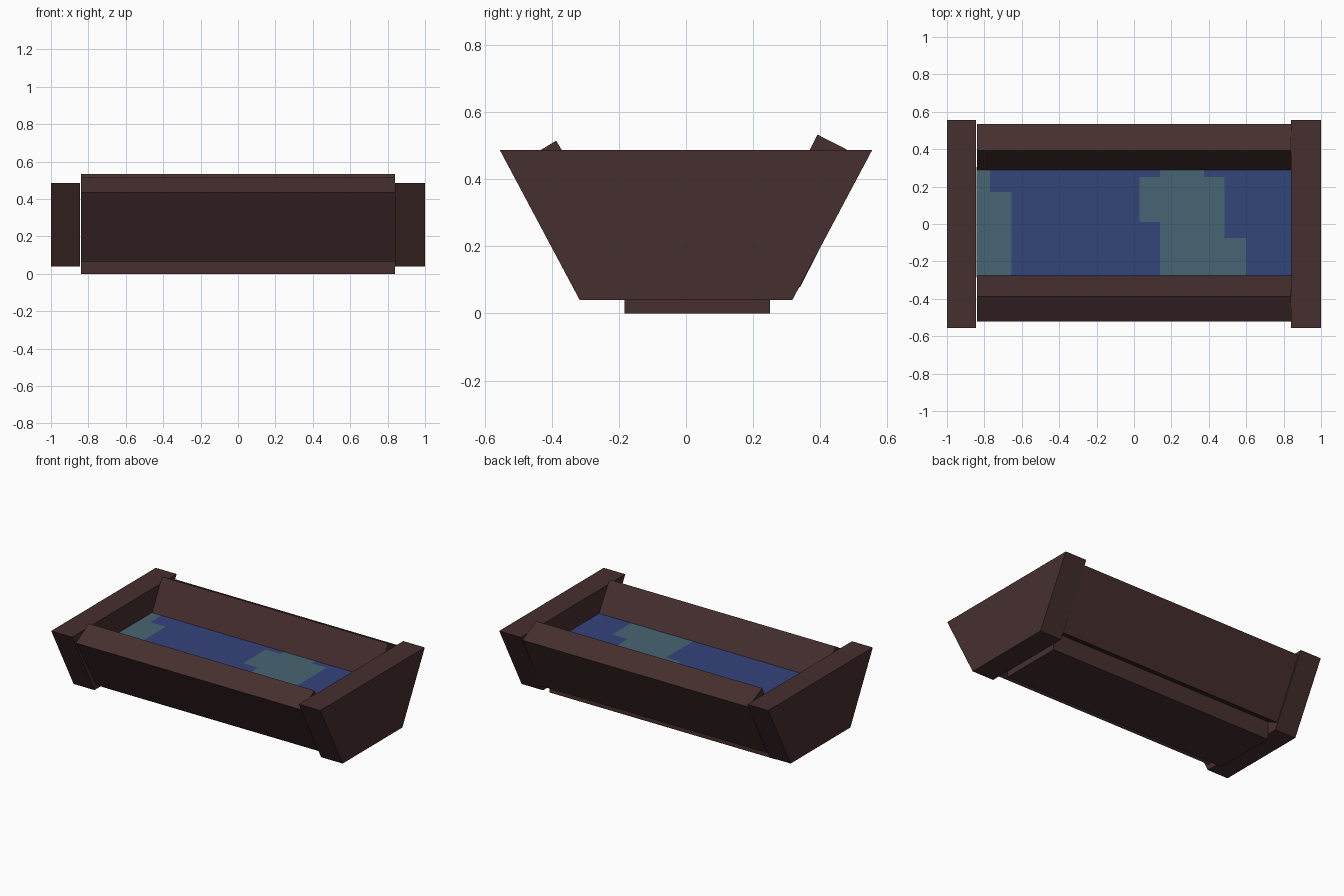
import bpy, bmesh
from mathutils import Vector

if "Cube" in bpy.data.objects:
    bpy.data.objects.remove(bpy.data.objects["Cube"])


def material(name, rgb):
    m = bpy.data.materials.new(name)
    m.diffuse_color = (*rgb, 1)
    m.use_nodes = True
    m.node_tree.nodes["Principled BSDF"].inputs["Base Color"].default_value = m.diffuse_color
    return m


wood = material("dark wood", (0.062, 0.028, 0.028))
blue = material("water blue", (0.034, 0.058, 0.198))
teal = material("water teal", (0.064, 0.128, 0.168))


def finish(name, bm, mats):
    bmesh.ops.recalc_face_normals(bm, faces=bm.faces)
    me = bpy.data.meshes.new(name)
    bm.to_mesh(me)
    bm.free()
    for m in mats:
        me.materials.append(m)
    ob = bpy.data.objects.new(name, me)
    bpy.context.collection.objects.link(ob)


def prism(name, profile, x0, x1):
    """Extrude a yz profile along x."""
    bm = bmesh.new()
    f = bm.faces.new([bm.verts.new((x0, y, z)) for y, z in profile])
    r = bmesh.ops.extrude_face_region(bm, geom=[f])
    verts = [v for v in r["geom"] if isinstance(v, bmesh.types.BMVert)]
    bmesh.ops.translate(bm, verts=verts, vec=(x1 - x0, 0, 0))
    finish(name, bm, [wood])


def plank(name, top_inner, top_outer, length=0.43):
    """Leaning plank: its top edge is given, its faces run down and inward."""
    a, b = Vector(top_inner), Vector(top_outer)
    across = (b - a).normalized()
    down = Vector((across.y, -across.x))
    if down.y > 0:
        down = -down
    down *= length
    prism(name, [a, b, b + down, a + down], -0.84, 0.84)


# trapezoid end plates
end = [(-0.317, 0.04), (0.317, 0.04), (0.555, 0.487), (-0.555, 0.487)]
prism("left_end", end, -1.0, -0.845)
prism("right_end", end, 0.84, 1.0)

# three planks forming the trough
plank("back_plank", (0.392, 0.533), (0.535, 0.46))
plank("front_plank", (-0.387, 0.515), (-0.52, 0.435))
prism("bottom_plank", [(-0.183, 0), (0.25, 0), (0.25, 0.16), (-0.183, 0.16)], -0.84, 0.84)

# water sheet cut into a grid, teal inside these patches (x0, x1, y0, y1)
patches = [(-0.85, -0.77, -0.3, 0.32), (-0.77, -0.655, -0.3, 0.17),
           (0.03, 0.14, 0.01, 0.25), (0.14, 0.375, -0.3, 0.32),
           (0.375, 0.485, -0.3, 0.25), (0.485, 0.6, -0.3, -0.075)]
xs = [-0.842, -0.77, -0.655, 0.03, 0.14, 0.375, 0.485, 0.6, 0.842]
ys = [-0.285, -0.075, 0.01, 0.17, 0.25, 0.305]
bm = bmesh.new()
grid = [[bm.verts.new((x, y, 0.33)) for y in ys] for x in xs]
for i in range(len(xs) - 1):
    for j in range(len(ys) - 1):
        f = bm.faces.new((grid[i][j], grid[i + 1][j], grid[i + 1][j + 1], grid[i][j + 1]))
        c = f.calc_center_median()
        f.material_index = int(any(a < c.x < b and d < c.y < e for a, b, d, e in patches))
bm.normal_update()
me_faces_up = [f for f in bm.faces if f.normal.z < 0]
bmesh.ops.reverse_faces(bm, faces=me_faces_up)
me = bpy.data.meshes.new("water")
bm.to_mesh(me)
bm.free()
me.materials.append(blue)
me.materials.append(teal)
bpy.context.collection.objects.link(bpy.data.objects.new("water", me))
